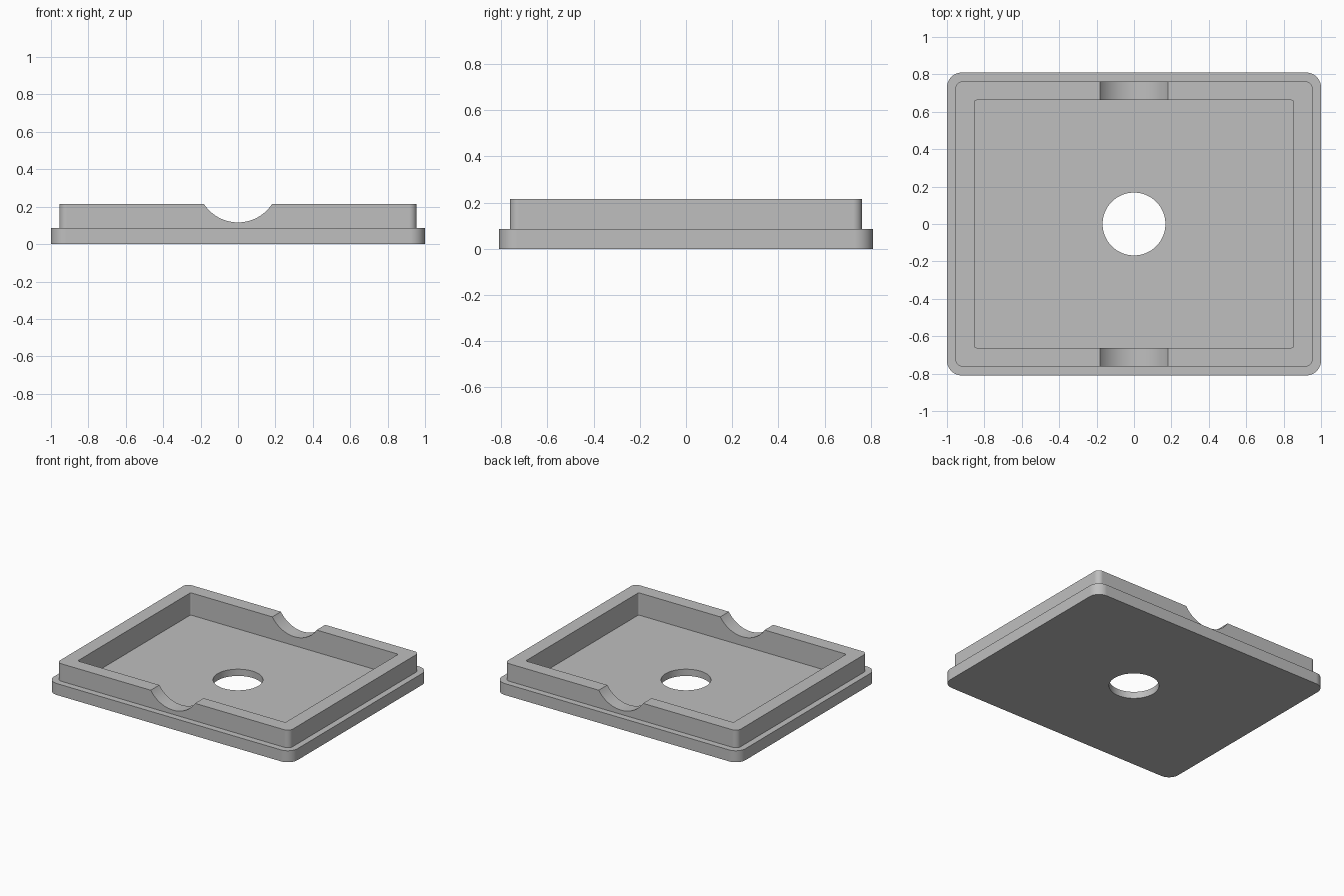
import bpy, bmesh, math
from mathutils import Matrix

cube = bpy.data.objects.get("Cube")
if cube:
    bpy.data.objects.remove(cube, do_unlink=True)

grey = bpy.data.materials.new("light grey")
grey.use_nodes = True
colour = (0.52, 0.52, 0.52, 1)
grey.diffuse_color = colour
grey.node_tree.nodes["Principled BSDF"].inputs["Base Color"].default_value = colour


def finish(name, bm):
    bmesh.ops.recalc_face_normals(bm, faces=bm.faces)
    mesh = bpy.data.meshes.new(name)
    bm.to_mesh(mesh)
    bm.free()
    mesh.materials.append(grey)
    obj = bpy.data.objects.new(name, mesh)
    bpy.context.collection.objects.link(obj)
    return obj


def rounded_slab(name, hx, hy, z0, z1, radius, steps=10):
    """Upright prism with a rounded rectangle outline."""
    bm = bmesh.new()
    verts = []
    for quarter, (sx, sy) in enumerate([(1, 1), (-1, 1), (-1, -1), (1, -1)]):
        for i in range(steps + 1):
            a = (quarter + i / steps) * math.pi / 2
            verts.append(bm.verts.new((sx * (hx - radius) + radius * math.cos(a),
                                       sy * (hy - radius) + radius * math.sin(a), z0)))
    face = bm.faces.new(verts)
    top = bmesh.ops.extrude_face_region(bm, geom=[face])["geom"]
    bmesh.ops.translate(bm, vec=(0, 0, z1 - z0),
                        verts=[v for v in top if isinstance(v, bmesh.types.BMVert)])
    return finish(name, bm)


def cylinder(name, radius, depth, matrix, sides):
    bm = bmesh.new()
    bmesh.ops.create_cone(bm, cap_ends=True, segments=sides, radius1=radius,
                          radius2=radius, depth=depth, matrix=matrix)
    return finish(name, bm)


def combine(target, tool, operation):
    """Apply a boolean, then drop the helper solid."""
    tool.hide_render = True
    mod = target.modifiers.new(tool.name, "BOOLEAN")
    mod.object, mod.operation, mod.solver = tool, operation, "EXACT"
    bpy.ops.object.select_all(action="DESELECT")
    target.select_set(True)
    bpy.context.view_layer.objects.active = target
    bpy.ops.object.modifier_apply(modifier=mod.name)
    bpy.data.objects.remove(tool, do_unlink=True)


# Wide base plate with a narrower raised rim
tray = rounded_slab("tray", 1.0, 0.81, 0, 0.085, 0.08)
combine(tray, rounded_slab("rim", 0.955, 0.763, 0.03, 0.215, 0.04), "UNION")

# Recess, round floor hole, and finger notches through front and back rims
combine(tray, rounded_slab("recess", 0.853, 0.662, 0.05, 0.4, 0.012, 4), "DIFFERENCE")
combine(tray, cylinder("floor_hole", 0.168, 1, Matrix.Identity(4), 64), "DIFFERENCE")
across = Matrix.Translation((0, 0, 0.333)) @ Matrix.Rotation(math.pi / 2, 4, "X")
combine(tray, cylinder("finger_notches", 0.217, 2, across, 96), "DIFFERENCE")

# Smooth rounded corners, crisp edges and flat faces
bpy.ops.object.shade_smooth_by_angle(angle=math.radians(30))
weighted = tray.modifiers.new("flat_faces", "WEIGHTED_NORMAL")
weighted.keep_sharp = True
